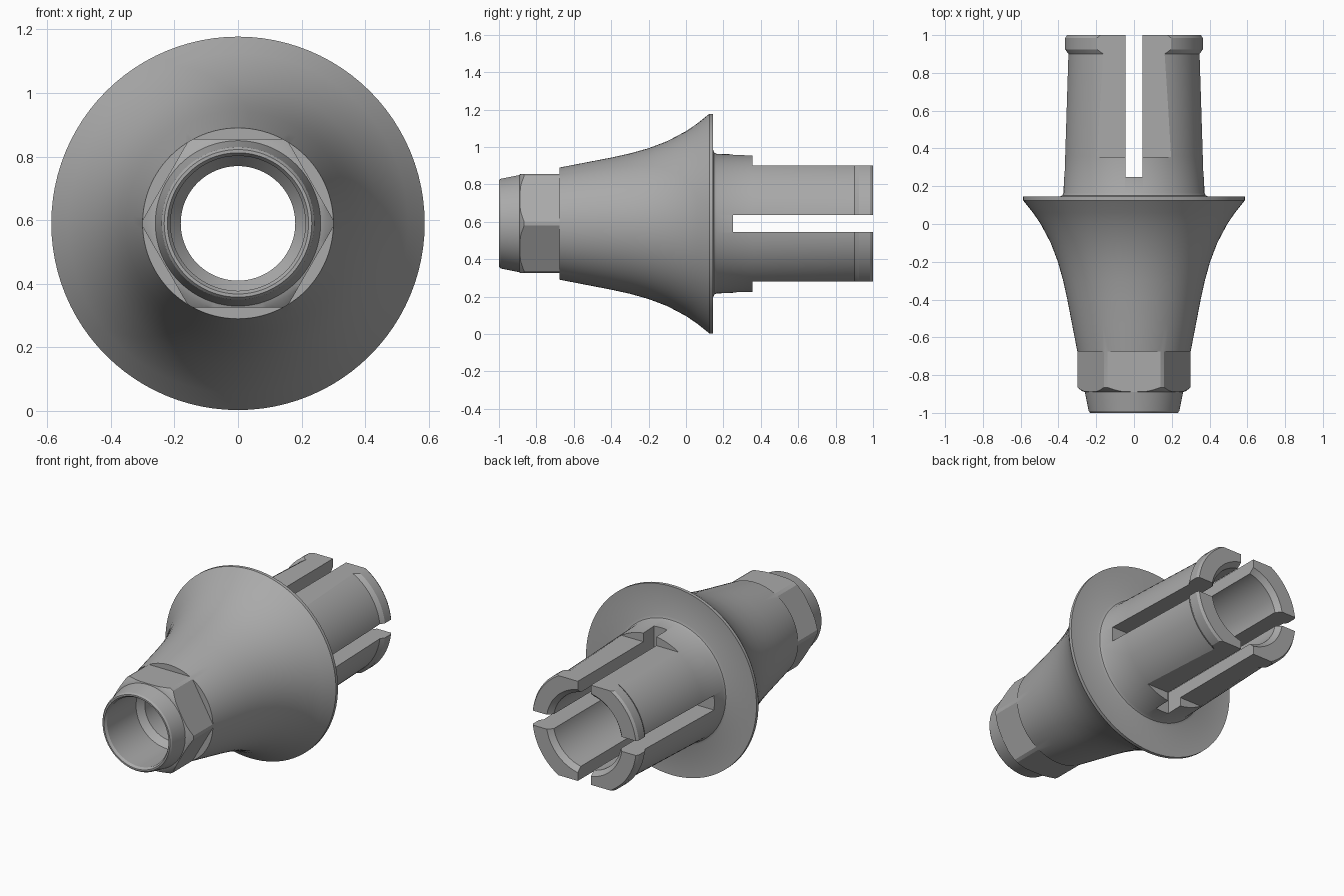
import bpy, bmesh, math
from mathutils import Matrix, Vector

cube = bpy.data.objects.get("Cube")
if cube:
    bpy.data.objects.remove(cube, do_unlink=True)

AXIS_Z = 0.59       # height of the long axis
SEGMENTS = 96

metal = bpy.data.materials.new("satin_grey_metal")
metal.use_nodes = True
GREY = (0.4, 0.4, 0.4, 1)
metal.diffuse_color = GREY
metal.node_tree.nodes["Principled BSDF"].inputs["Base Color"].default_value = GREY


def make_object(name, bm):
    bmesh.ops.recalc_face_normals(bm, faces=bm.faces)
    mesh = bpy.data.meshes.new(name)
    bm.to_mesh(mesh)
    bm.free()
    mesh.materials.append(metal)
    obj = bpy.data.objects.new(name, mesh)
    obj.location.z = AXIS_Z
    bpy.context.collection.objects.link(obj)
    return obj


def revolve(name, profile):
    """Spin a closed (y, radius) profile about the y axis."""
    bm = bmesh.new()
    verts = [bm.verts.new((r, y, 0)) for y, r in profile]
    edges = [bm.edges.new((v, verts[i - 1])) for i, v in enumerate(verts)]
    bmesh.ops.spin(bm, geom=verts + edges, cent=(0, 0, 0), axis=(0, 1, 0),
                   angle=math.tau, steps=SEGMENTS, use_duplicate=False)
    bmesh.ops.remove_doubles(bm, verts=bm.verts, dist=1e-5)
    return make_object(name, bm)


def add_box(bm, low, high, turn=0):
    """Box between two corners, turned about the y axis."""
    low, high = Vector(low), Vector(high)
    matrix = (Matrix.Rotation(turn, 4, 'Y') @ Matrix.Translation((low + high) / 2)
              @ Matrix.Diagonal((*(high - low), 1)))
    bmesh.ops.create_cube(bm, size=1, matrix=matrix)


def cut(target, boxes):
    """Subtract a set of separate boxes from the target."""
    bm = bmesh.new()
    for low, high, turn in boxes:
        add_box(bm, low, high, turn)
    cutter = make_object("cutter", bm)
    cutter.hide_render = True
    mod = target.modifiers.new("cut", 'BOOLEAN')
    mod.operation = 'DIFFERENCE'
    mod.solver = 'EXACT'
    mod.object = cutter
    bpy.context.view_layer.objects.active = target
    bpy.ops.object.modifier_apply(modifier=mod.name)
    bpy.data.objects.remove(cutter, do_unlink=True)


# Outer shape: nose, hex blank, flared cone, flange, clip sleeve with end lip
outer = [(-1, 0.232), (-0.99, 0.24), (-0.89, 0.26), (-0.885, 0.275), (-0.865, 0.3),
         (-0.675, 0.3), (-0.53, 0.328), (-0.4, 0.353), (-0.3, 0.375), (-0.2, 0.403),
         (-0.1, 0.441), (0, 0.494), (0.06, 0.535), (0.125, 0.587), (0.145, 0.587),
         (0.145, 0.395), (0.151, 0.38), (0.165, 0.373), (0.36, 0.367), (0.9, 0.35),
         (0.925, 0.367), (0.985, 0.367), (1, 0.357)]
# Bore, from the clip end back to the nose
bore = [(1, 0.262), (0.97, 0.235), (0.2, 0.235), (0.14, 0.18), (-0.66, 0.18),
        (-0.7, 0.212), (-0.985, 0.212), (-1, 0.222)]
body = revolve("flared_sleeve", outer + bore)

# Six wrench flats around the front
cut(body, [((-0.15, -0.95, 0.265), (0.15, -0.675, 0.4), i * math.tau / 6)
           for i in range(6)])

# Flats above and below the clip prongs
cut(body, [((-0.5, 0.355, 0.31), (0.5, 1.2, 0.6), i * math.pi) for i in range(2)])

# Crossed slots that split the sleeve into four prongs
for turn in (0, math.pi / 2):
    cut(body, [((-0.045, 0.25, -0.7), (0.045, 1.2, 0.7), turn)])

# Smooth turned surfaces, crisp machined edges
bpy.ops.object.select_all(action='DESELECT')
body.select_set(True)
bpy.context.view_layer.objects.active = body
bpy.ops.object.shade_smooth_by_angle(angle=math.radians(25))
